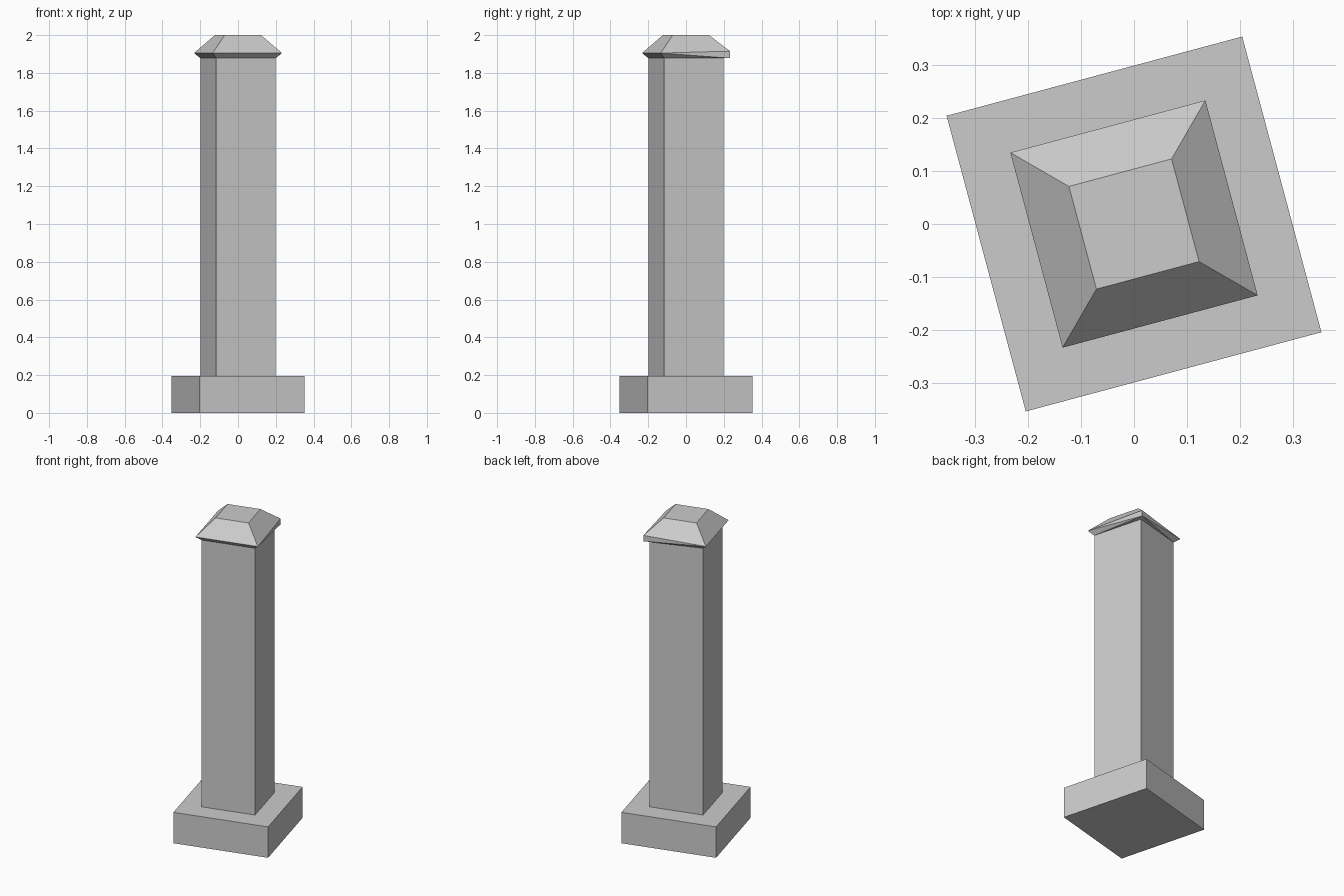
import bpy, bmesh
from math import cos, sin, radians

if "Cube" in bpy.data.objects:
    bpy.data.objects.remove(bpy.data.objects["Cube"])

ANGLE = radians(15)


def ring(bm, half, z):
    """Square ring turned about z; order: front left, front right, back right, back left."""
    c, s = cos(ANGLE), sin(ANGLE)
    return [bm.verts.new((half * (x * c - y * s), half * (x * s + y * c), z))
            for x, y in ((-1, -1), (1, -1), (1, 1), (-1, 1))]


def stack(name, levels, tweak=None):
    """Closed solid through square rings given as (half side, z)."""
    bm = bmesh.new()
    rings = [ring(bm, h, z) for h, z in levels]
    if tweak:
        tweak(rings)
    bm.faces.new(rings[0][::-1])
    bm.faces.new(rings[-1])
    for k, (a, b) in enumerate(zip(rings, rings[1:])):
        for i in range(4):
            j = (i + 1) % 4
            if tweak and k == 0 and i == 1:      # bent right side
                bm.faces.new((a[i], a[j], b[i]))
                bm.faces.new((a[j], b[j], b[i]))
            elif tweak and k == 0 and i == 2:    # bent back side
                bm.faces.new((a[i], a[j], b[j]))
                bm.faces.new((a[i], b[j], b[i]))
            else:
                bm.faces.new((a[i], a[j], b[j], b[i]))
    bmesh.ops.recalc_face_normals(bm, faces=bm.faces)
    mesh = bpy.data.meshes.new(name)
    bm.to_mesh(mesh)
    bm.free()
    obj = bpy.data.objects.new(name, mesh)
    bpy.context.collection.objects.link(obj)
    return obj


def chip_corner(rings):
    """The back right corner of the cap hangs down to the underside."""
    low, rim = rings[0][2], rings[1][2]
    low.co.x, low.co.y = rim.co.x, rim.co.y
    rim.co.z = 1.915


# Foot, shaft and flared cap
stack("plinth", [(0.288, 0), (0.288, 0.195)])
stack("shaft", [(0.163, 0.195), (0.163, 1.878)])
stack("cap", [(0.163, 1.878), (0.19, 1.905), (0.1, 2.0)], chip_corner)
